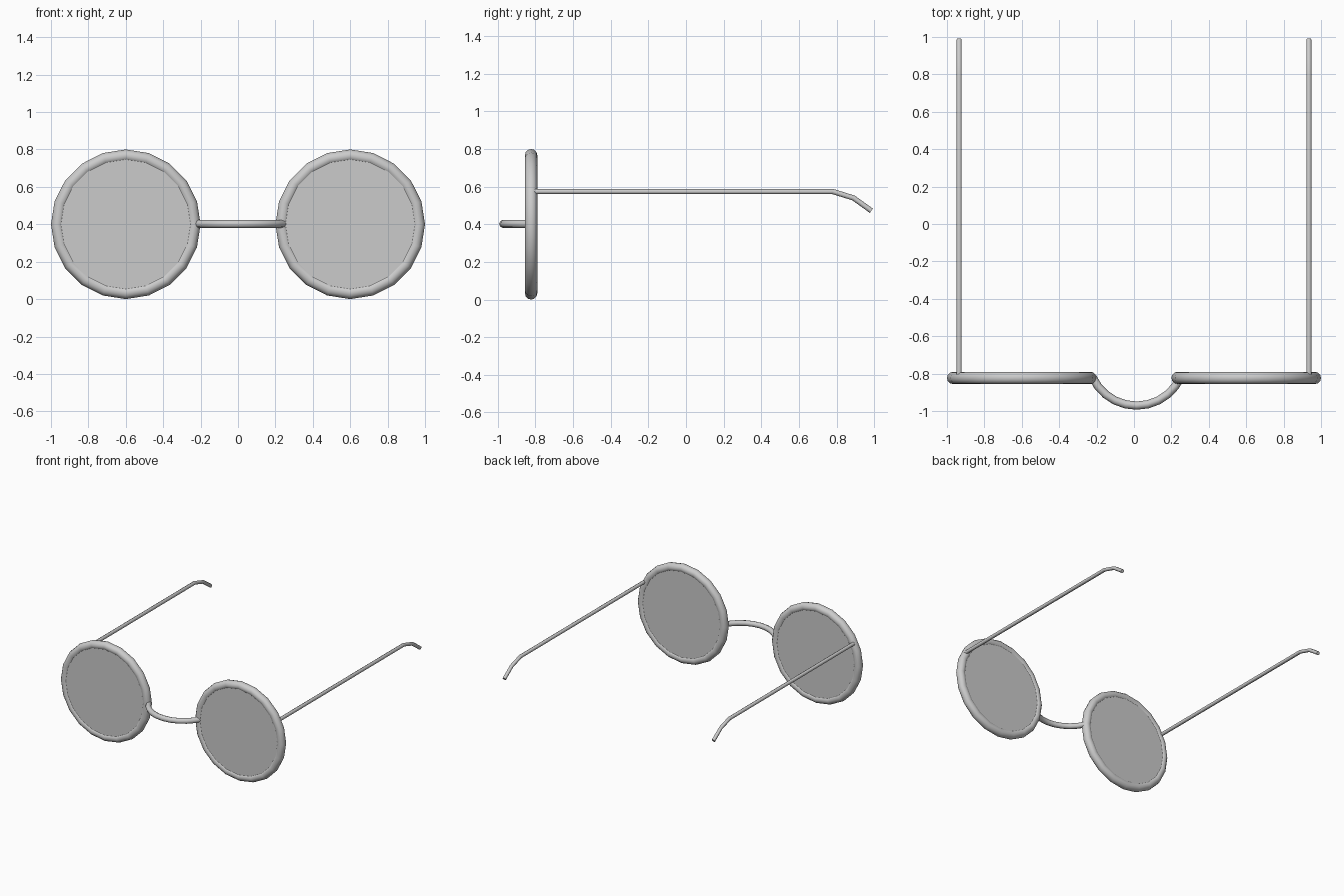
import bpy
from math import sin, cos, radians, pi

if "Cube" in bpy.data.objects:
    bpy.data.objects.remove(bpy.data.objects["Cube"])

RIM_Y, RIM_Z = -0.823, 0.4


def smooth(obj, angle=40):
    bpy.ops.object.select_all(action='DESELECT')
    obj.select_set(True)
    bpy.context.view_layer.objects.active = obj
    bpy.ops.object.shade_smooth_by_angle(angle=radians(angle))


def tube(name, points, radius):
    """Round wire following a path of points, as a capped mesh."""
    curve = bpy.data.curves.new(name, 'CURVE')
    curve.dimensions = '3D'
    curve.bevel_depth = radius
    curve.bevel_resolution = 2
    curve.use_fill_caps = True
    spline = curve.splines.new('POLY')
    spline.points.add(len(points) - 1)
    for p, co in zip(spline.points, points):
        p.co = (*co, 1)
    obj = bpy.data.objects.new(name, curve)
    bpy.context.collection.objects.link(obj)
    bpy.ops.object.select_all(action='DESELECT')
    obj.select_set(True)
    bpy.context.view_layer.objects.active = obj
    bpy.ops.object.convert(target='MESH')
    obj = bpy.context.view_layer.objects.active
    obj.name = name
    smooth(obj, 50)
    return obj


for side, s in (("left", -1), ("right", 1)):
    # Round rim
    bpy.ops.mesh.primitive_torus_add(
        major_segments=20, minor_segments=12, major_radius=0.367, minor_radius=0.033,
        location=(s * 0.6, RIM_Y, RIM_Z), rotation=(pi / 2, 0, 0))
    rim = bpy.context.object
    rim.name = f"rim_{side}"
    smooth(rim)

    # Lens disc set into the rim
    bpy.ops.mesh.primitive_cylinder_add(
        vertices=20, radius=0.355, depth=0.05,
        location=(s * 0.6, RIM_Y, RIM_Z), rotation=(pi / 2, 0, 0))
    lens = bpy.context.object
    lens.name = f"lens_{side}"
    smooth(lens, 30)

    # Temple arm with a drooping ear hook
    x = s * 0.935
    tube(f"temple_arm_{side}",
         [(x, RIM_Y, 0.574), (x, 0.78, 0.574), (x, 0.89, 0.54), (x, 0.985, 0.472)], 0.014)

# Nose bridge bowed forward
R = 0.259
arc = [radians(-66 + 132 * i / 10) for i in range(11)]
tube("nose_bridge", [(0.014 + R * sin(a), -0.712 - R * cos(a), RIM_Z + 0.002) for a in arc], 0.022)
